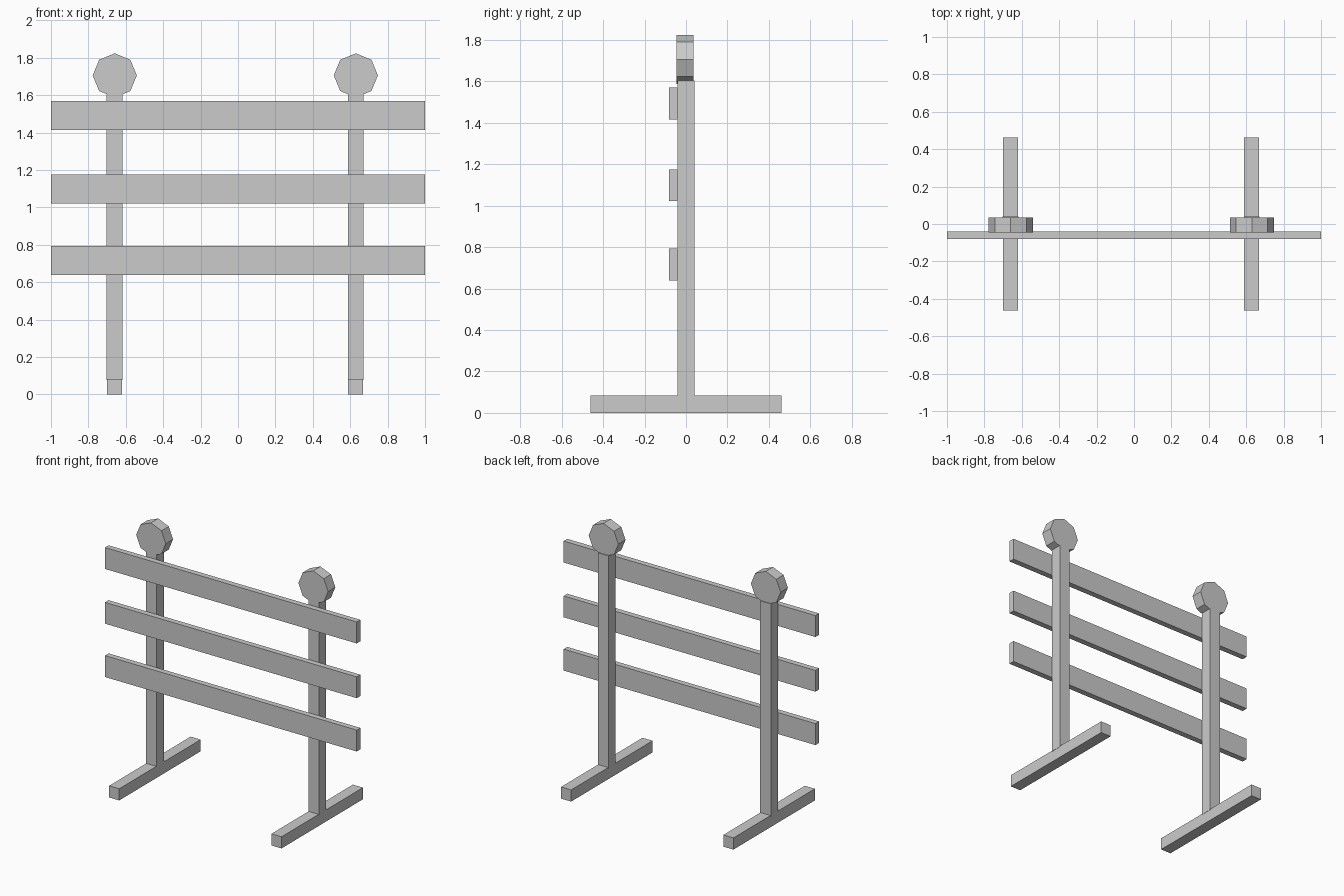
import bpy, math

if "Cube" in bpy.data.objects:
    bpy.data.objects.remove(bpy.data.objects["Cube"])


def box(name, x, y, z):
    """Box from (min, max) ranges on each axis."""
    bpy.ops.mesh.primitive_cube_add(size=1, location=[(a + b) / 2 for a, b in (x, y, z)])
    ob = bpy.context.object
    ob.name = name
    ob.scale = [b - a for a, b in (x, y, z)]
    bpy.ops.object.transform_apply(location=False, rotation=False, scale=True)
    return ob


for side, cx in (("left", -0.66), ("right", 0.629)):
    # foot and upright post
    box(side + "_foot", (cx - 0.04, cx + 0.04), (-0.462, 0.462), (0, 0.084))
    box(side + "_post", (cx - 0.042, cx + 0.042), (-0.041, 0.041), (0.078, 1.604))
    # octagonal warning lamp, set slightly forward on the post
    bpy.ops.mesh.primitive_cylinder_add(
        vertices=8, radius=0.118, depth=0.082,
        location=(cx + 0.001, -0.005, 1.706), rotation=(math.pi / 2, 0, 0))
    bpy.context.object.name = side + "_lamp"

# three cross boards on the front of the posts
for name, z0, z1 in (("lower", 0.639, 0.793), ("middle", 1.022, 1.175), ("upper", 1.415, 1.569)):
    box(name + "_board", (-1, 1), (-0.081, -0.040), (z0, z1))
